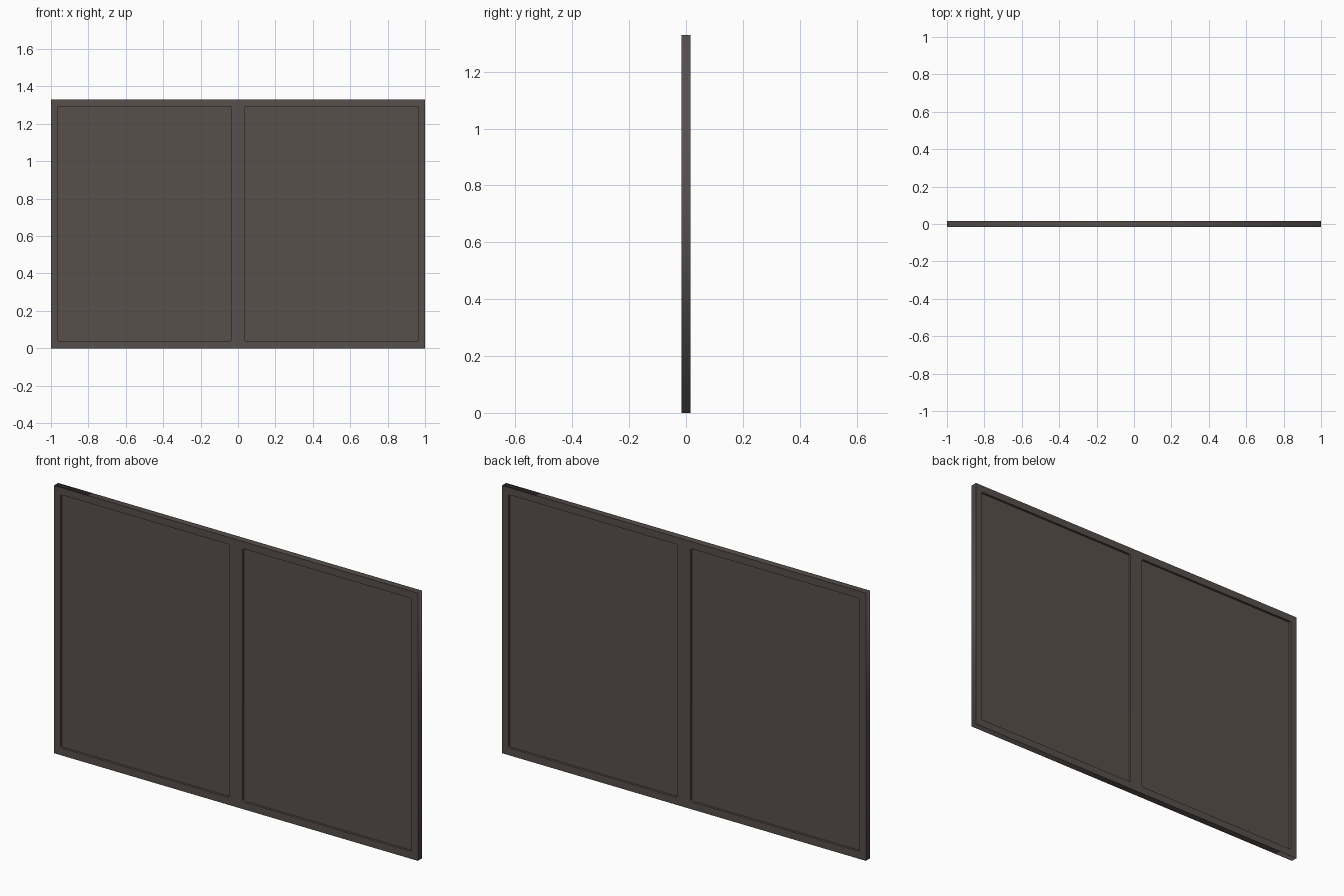
import bpy, math

if "Cube" in bpy.data.objects:
    bpy.data.objects.remove(bpy.data.objects["Cube"])

W, H, T = 2.0, 1.33, 0.033          # overall width, height, thickness
BORDER, MULLION = 0.035, 0.036      # outer border, half width of the centre post
Z0, Z1 = 0.037, 1.294               # opening bottom and top
PANEL_T = 0.010                     # recessed panel thickness


def material(name, rgb):
    m = bpy.data.materials.new(name)
    m.diffuse_color = (*rgb, 1.0)
    m.use_nodes = True
    m.node_tree.nodes["Principled BSDF"].inputs["Base Color"].default_value = m.diffuse_color
    return m


frame_mat = material("dark brown frame", (0.094, 0.078, 0.072))
panel_mat = material("dark brown panel", (0.098, 0.078, 0.070))


def rounded_rect(x0, x1, z0, z1, r=0.0):
    """Outline of a rectangle, with small round corners when r > 0."""
    if r == 0:
        return [(x0, z0), (x1, z0), (x1, z1), (x0, z1)]
    pts = []
    corners = [(x1 - r, z1 - r), (x0 + r, z1 - r), (x0 + r, z0 + r), (x1 - r, z0 + r)]
    for i, (cx, cz) in enumerate(corners):
        for k in range(4):
            a = math.radians(90 * i + 30 * k)
            pts.append((cx + r * math.cos(a), cz + r * math.sin(a)))
    return pts


def slab(name, outlines, thickness, mat):
    """Filled, extruded profile standing in the xz plane; inner outlines are holes."""
    cu = bpy.data.curves.new(name, 'CURVE')
    cu.dimensions = '2D'
    cu.fill_mode = 'BOTH'
    cu.extrude = thickness / 2
    for pts in outlines:
        sp = cu.splines.new('POLY')
        sp.points.add(len(pts) - 1)
        for p, (x, z) in zip(sp.points, pts):
            p.co = (x, z, 0, 1)
        sp.use_cyclic_u = True
    cu.materials.append(mat)
    ob = bpy.data.objects.new(name, cu)
    bpy.context.collection.objects.link(ob)
    ob.rotation_euler = (math.radians(90), 0, 0)
    bpy.ops.object.select_all(action='DESELECT')
    ob.select_set(True)
    bpy.context.view_layer.objects.active = ob
    bpy.ops.object.convert(target='MESH')
    bpy.ops.object.transform_apply(location=False, rotation=True, scale=False)
    return bpy.context.object


# frame with two openings
left, right = (-W / 2 + BORDER, -MULLION), (MULLION, W / 2 - BORDER)
slab("frame",
     [rounded_rect(-W / 2, W / 2, 0, H)]
     + [rounded_rect(a, b, Z0, Z1, 0.008) for a, b in (left, right)],
     T, frame_mat)

# thin panels recessed on both sides, tucked slightly into the frame
for side, (a, b) in (("left", left), ("right", right)):
    slab(side + "_panel",
         [rounded_rect(a - 0.005, b + 0.005, Z0 - 0.005, Z1 + 0.005)],
         PANEL_T, panel_mat)
